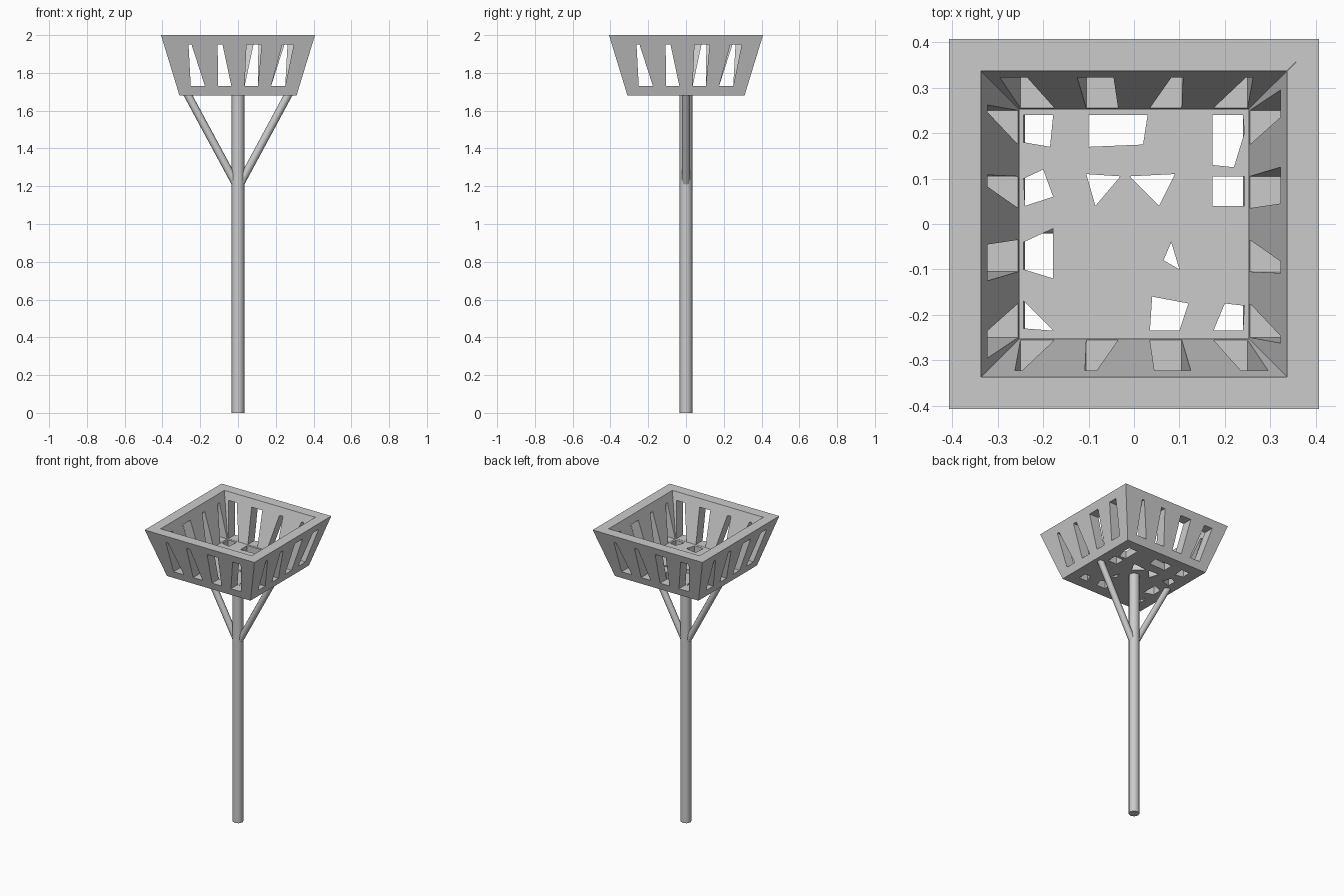
import bpy, bmesh, math
from mathutils import Vector

if "Cube" in bpy.data.objects:
    bpy.data.objects.remove(bpy.data.objects["Cube"])

grey = bpy.data.materials.new("plain grey")
grey.diffuse_color = (0.6, 0.6, 0.6, 1)
grey.use_nodes = True
grey.node_tree.nodes["Principled BSDF"].inputs["Base Color"].default_value = grey.diffuse_color

Z0, ZF, ZT = 1.68, 1.73, 2.0      # basket underside, floor top, rim
T = 0.07                          # wall thickness


def finish(bm, name):
    bmesh.ops.recalc_face_normals(bm, faces=bm.faces)
    me = bpy.data.meshes.new(name)
    bm.to_mesh(me)
    bm.free()
    me.materials.append(grey)
    ob = bpy.data.objects.new(name, me)
    bpy.context.collection.objects.link(ob)
    return ob


def plate(name, outer, holes, front, back, skip_rim):
    """Pierced plate: fill the 2D outline with holes, then map it to both sides."""
    bm = bmesh.new()
    edges, loops = [], []
    for loop in [outer] + holes:
        vs = [bm.verts.new((a, b, 0)) for a, b in loop]
        loops.append(vs)
        edges += [bm.edges.new((vs[i], vs[(i + 1) % len(vs)])) for i in range(len(vs))]
    bmesh.ops.triangle_fill(bm, use_beauty=True, use_dissolve=False, edges=edges,
                            normal=(0, 0, 1))
    faces = list(bm.faces)
    twin = {v: bm.verts.new(back(v.co.x, v.co.y)) for vs in loops for v in vs}
    for f in faces:
        bm.faces.new([twin[v] for v in reversed(f.verts)])
    for k, vs in enumerate(loops):
        for i, v in enumerate(vs):
            w = vs[(i + 1) % len(vs)]
            if k == 0 and i in skip_rim:
                continue
            bm.faces.new((v, w, twin[w], twin[v]))
    for vs in loops:
        for v in vs:
            v.co = front(v.co.x, v.co.y)
    return finish(bm, name)


# sloping slotted walls, the same pattern turned round the four sides
def half(z):
    return 0.31 + (z - Z0) * 0.0975 / (ZT - Z0)


def wall_out(u, z):
    return Vector((u, -half(z), z))


def wall_in(u, z):
    d = half(z) - T
    return Vector((max(-d, min(d, u)), -d, z))


wall_outline = [(-half(Z0), Z0), (half(Z0), Z0), (half(ZT), ZT), (-half(ZT), ZT)]
slots = []
for b0, b1, t0, t1 in ((-0.25, -0.175, -0.262, -0.246), (-0.105, -0.035, -0.108, -0.082),
                       (0.035, 0.105, 0.045, 0.125), (0.175, 0.25, 0.235, 0.295)):
    slots.append([(b0, ZF), (b1, ZF), (t1, 1.95), (t0, 1.95)])
for k, side in enumerate(("front", "right", "back", "left")):
    ob = plate(side + "_wall", wall_outline, slots, wall_out, wall_in, (1, 3))
    ob.rotation_euler.z = k * math.pi / 2

# pierced floor with irregular openings
H = 0.253
floor_holes = [
    [(-0.243, 0.24), (-0.243, 0.18), (-0.185, 0.17), (-0.178, 0.24)],
    [(-0.243, 0.10), (-0.24, 0.04), (-0.178, 0.06), (-0.20, 0.12)],
    [(-0.243, -0.04), (-0.243, -0.10), (-0.178, -0.12), (-0.178, -0.01)],
    [(-0.243, -0.17), (-0.243, -0.23), (-0.178, -0.235)],
    [(-0.10, 0.24), (-0.10, 0.17), (0.02, 0.175), (0.03, 0.24)],
    [(-0.105, 0.11), (-0.085, 0.04), (-0.03, 0.105)],
    [(-0.01, 0.105), (0.055, 0.04), (0.09, 0.11)],
    [(0.173, 0.04), (0.243, 0.04), (0.243, 0.105), (0.173, 0.105)],
    [(0.173, 0.13), (0.22, 0.125), (0.243, 0.20), (0.24, 0.24), (0.173, 0.24)],
    [(0.065, -0.08), (0.10, -0.10), (0.082, -0.04)],
    [(0.035, -0.235), (0.04, -0.16), (0.12, -0.175), (0.10, -0.235)],
    [(0.175, -0.235), (0.20, -0.175), (0.243, -0.18), (0.24, -0.235)],
]
plate("basket_floor", [(-H, -H), (H, -H), (H, H), (-H, H)], floor_holes,
      lambda x, y: Vector((x, y, ZF)), lambda x, y: Vector((x, y, Z0)), ())


# round post and two braces
def rod(name, a, b, r, n):
    a, b = Vector(a), Vector(b)
    bm = bmesh.new()
    bmesh.ops.create_cone(bm, cap_ends=True, segments=n, radius1=r, radius2=r,
                          depth=(b - a).length)
    ob = finish(bm, name)
    ob.rotation_mode = 'QUATERNION'
    ob.rotation_quaternion = (b - a).to_track_quat('Z', 'Y')
    ob.location = (a + b) / 2
    for p in ob.data.polygons:
        p.use_smooth = len(p.vertices) == 4
    return ob


rod("post", (0, 0, 0), (0, 0, 1.70), 0.034, 8)
for s, side in ((-1, "left"), (1, "right")):
    rod(side + "_brace", (s * 0.005, 0, 1.20), (s * 0.272, 0, 1.695), 0.021, 8)
